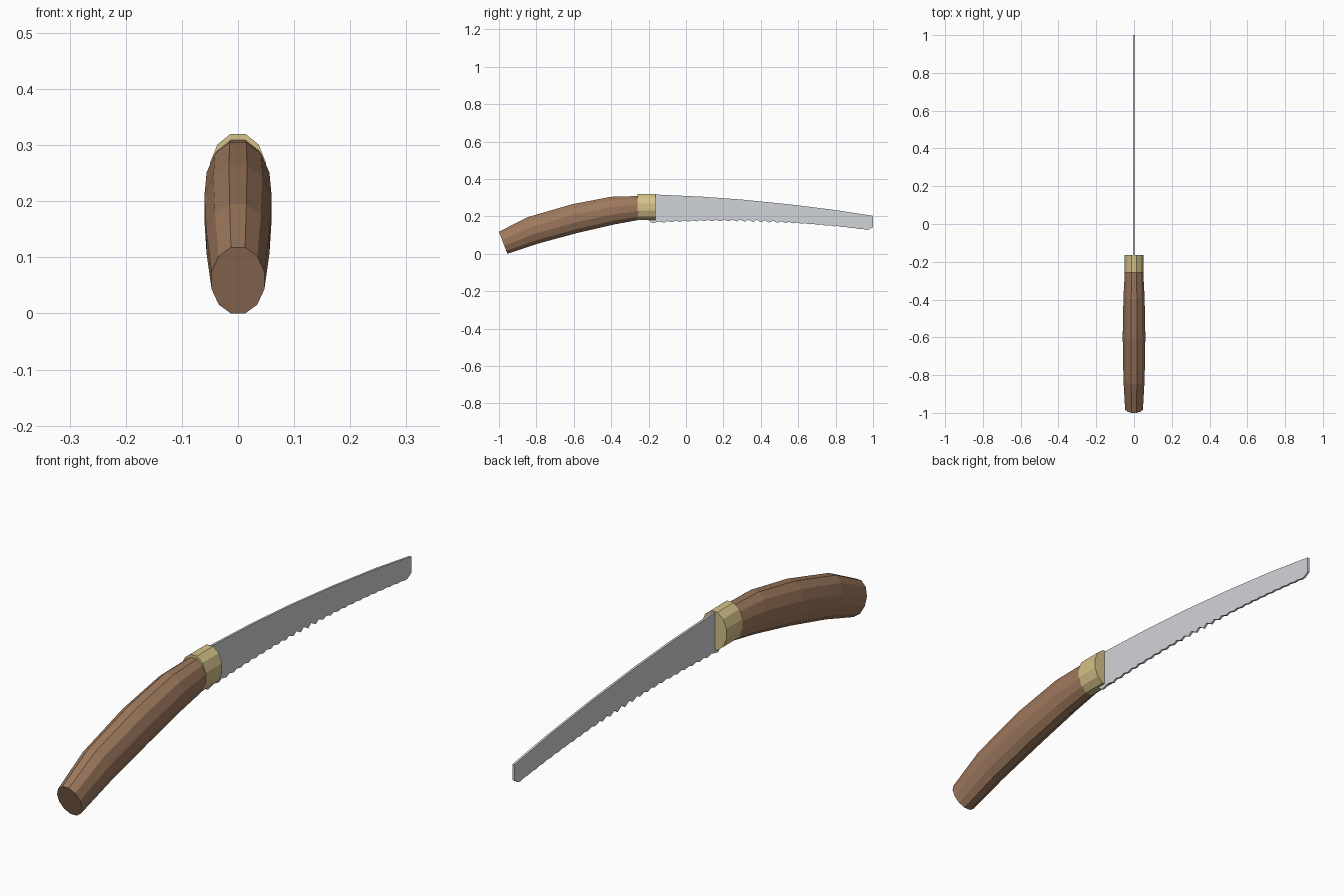
import bpy, bmesh, math
from mathutils import Vector

old = bpy.data.objects.get("Cube")
if old:
    bpy.data.objects.remove(old, do_unlink=True)


def material(name, color):
    m = bpy.data.materials.new(name)
    m.use_nodes = True
    m.diffuse_color = (*color, 1)
    m.node_tree.nodes["Principled BSDF"].inputs["Base Color"].default_value = (*color, 1)
    return m


wood = material("brown wood", (0.34, 0.19, 0.11))
brass = material("pale brass", (0.66, 0.54, 0.25))
steel = material("steel", (0.64, 0.66, 0.69))


def finish(name, bm, mat):
    bmesh.ops.recalc_face_normals(bm, faces=bm.faces[:])
    mesh = bpy.data.meshes.new(name)
    bm.to_mesh(mesh)
    bm.free()
    mesh.materials.append(mat)
    obj = bpy.data.objects.new(name, mesh)
    bpy.context.collection.objects.link(obj)
    return obj


def loft(name, sections, mat, sides=12):
    """Skin elliptical rings, each given by its top and bottom (y, z) and half width."""
    bm = bmesh.new()
    rings = []
    fit = 1 / math.cos(math.pi / sides)
    for top, bottom, half in sections:
        top, bottom = Vector((0, *top)), Vector((0, *bottom))
        mid, up = (top + bottom) / 2, (top - bottom) / 2
        ring = []
        for i in range(sides):
            a = (i + 0.5) * math.tau / sides
            ring.append(bm.verts.new(mid + up * math.cos(a) * fit
                                     + Vector((half * fit * math.sin(a), 0, 0))))
        rings.append(ring)
    for r, s in zip(rings, rings[1:]):
        for i in range(sides):
            j = (i + 1) % sides
            bm.faces.new((r[i], r[j], s[j], s[i]))
    bm.faces.new(rings[0])
    bm.faces.new(rings[-1])
    return finish(name, bm, mat)


# Curved wooden grip
loft("handle", [
    ((-1.0, 0.118), (-0.955, 0.0), 0.047),
    ((-0.85, 0.195), (-0.79, 0.055), 0.056),
    ((-0.61, 0.265), (-0.58, 0.112), 0.06),
    ((-0.40, 0.305), (-0.38, 0.158), 0.056),
    ((-0.22, 0.31), (-0.22, 0.187), 0.047),
], wood)

# Metal collar
loft("collar", [
    ((-0.258, 0.32), (-0.258, 0.18), 0.05),
    ((-0.163, 0.32), (-0.163, 0.18), 0.05),
], brass)

# Blade outline: curved back, clipped tip and toothed lower edge
outline = [(-0.2, 0.31), (-0.165, 0.317), (0.08, 0.306), (0.3, 0.29),
           (0.55, 0.265), (0.8, 0.234), (1.0, 0.203), (1.0, 0.143), (0.98, 0.13)]
teeth, start, end = 26, 0.965, -0.16
pitch = (end - start) / teeth
for i in range(teeth):
    y = start + i * pitch
    z = 0.178 - 0.08 * (y - 0.2) ** 2
    depth = 0.006 + 0.009 * math.exp(-((y - 0.4) / 0.12) ** 2)
    outline += [(y, z - depth / 2), (y + pitch * 0.6, z + depth / 2)]
outline += [(-0.18, 0.164), (-0.2, 0.18)]

half_thickness = 0.004
bm = bmesh.new()
face = bm.faces.new([bm.verts.new((-half_thickness, y, z)) for y, z in outline])
extruded = bmesh.ops.extrude_face_region(bm, geom=[face])
bmesh.ops.translate(bm, vec=(2 * half_thickness, 0, 0),
                    verts=[g for g in extruded["geom"] if isinstance(g, bmesh.types.BMVert)])
finish("blade", bm, steel)
